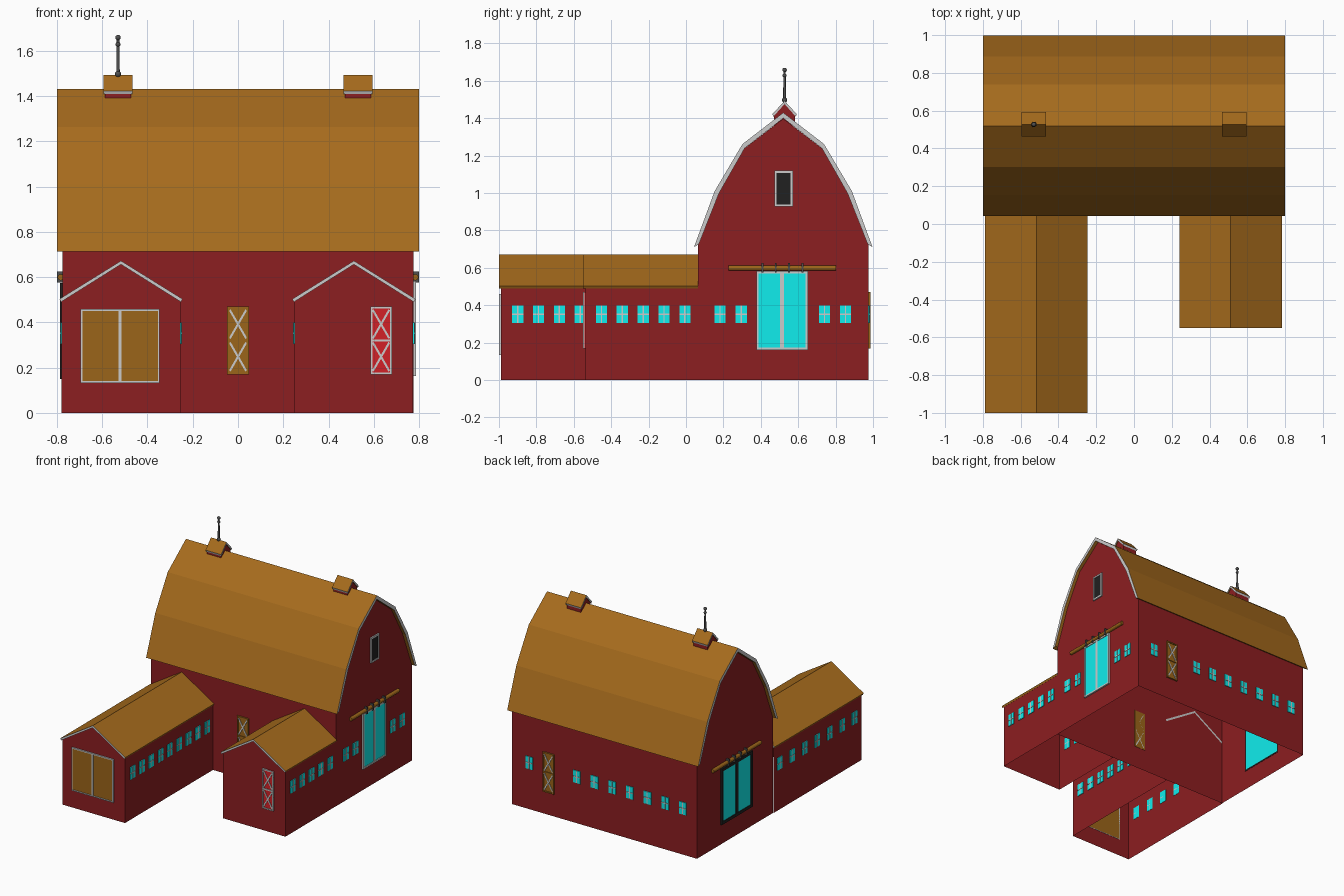
import bpy, bmesh, math
from mathutils import Matrix, Vector

if "Cube" in bpy.data.objects:
    bpy.data.objects.remove(bpy.data.objects["Cube"])


def mat(name, r, g, b):
    m = bpy.data.materials.new(name)
    m.diffuse_color = (r, g, b, 1)
    m.use_nodes = True
    m.node_tree.nodes["Principled BSDF"].inputs["Base Color"].default_value = m.diffuse_color
    return m


RED = mat("barn_red", 0.265, 0.013, 0.015)
BRIGHT = mat("bright_red", 0.65, 0.015, 0.02)
BROWN = mat("roof_brown", 0.38, 0.147, 0.012)
DOOR = mat("door_brown", 0.33, 0.13, 0.01)
CYAN = mat("glass_cyan", 0.005, 0.85, 0.85)
TRIM = mat("trim_grey", 0.6, 0.6, 0.6)
DARK = mat("dark", 0.015, 0.015, 0.015)
IRON = mat("iron", 0.08, 0.08, 0.08)


def finish(name, bm, mats, loc=(0, 0, 0), turn=0):
    bmesh.ops.recalc_face_normals(bm, faces=bm.faces[:])
    me = bpy.data.meshes.new(name)
    bm.to_mesh(me)
    bm.free()
    for m in mats:
        me.materials.append(m)
    ob = bpy.data.objects.new(name, me)
    ob.location = loc
    ob.rotation_euler = (0, 0, math.radians(turn))
    bpy.context.collection.objects.link(ob)
    return ob


def mirrored(half):
    return [(-o, z) for o, z in half] + [(o, z) for o, z in reversed(half[:-1])]


def point(axis, t, c, p):
    return (t, c + p[0], p[1]) if axis == 'x' else (c + p[0], t, p[1])


# Folded roof slab: brown slopes, grey gable edges
def roof(name, axis, t0, t1, c, outer, inner, eave_mat=0):
    bm = bmesh.new()
    out, inn = mirrored(outer), mirrored(inner)
    A, B, C, D = [[bm.verts.new(point(axis, t, c, p)) for p in prof]
                  for prof, t in ((out, t0), (out, t1), (inn, t0), (inn, t1))]
    for i in range(len(out) - 1):
        bm.faces.new((A[i], A[i + 1], B[i + 1], B[i]))
        bm.faces.new((C[i], D[i], D[i + 1], C[i + 1]))
        for P, Q in ((A, C), (B, D)):
            bm.faces.new((P[i], Q[i], Q[i + 1], P[i + 1])).material_index = 1
    for i in (0, -1):
        bm.faces.new((A[i], B[i], D[i], C[i])).material_index = eave_mat
    return finish(name, bm, [BROWN, TRIM])


# Gabled wall shell, open underneath
def walls(name, axis, t0, t1, c, half, far_end=True):
    bm = bmesh.new()
    prof = mirrored(half)
    A, B = [[bm.verts.new(point(axis, t, c, p)) for p in prof] for t in (t0, t1)]
    bm.faces.new(A)
    if far_end:
        bm.faces.new(B)
    for i in (0, len(prof) - 2):
        bm.faces.new((A[i], A[i + 1], B[i + 1], B[i]))
    return finish(name, bm, [RED])


# Wall fixture from boxes (u, v, width, height, depth, material, tilt)
def fixture(name, boxes, loc, turn):
    bm, mats = bmesh.new(), []
    for u, v, w, h, d, m, tilt in boxes:
        if m not in mats:
            mats.append(m)
        M = (Matrix.Translation((u, 0.002 - (d + 0.002) / 2, v)) @ Matrix.Rotation(tilt, 4, 'Y')
             @ Matrix.Diagonal((w, d + 0.002, h, 1)))
        vs = bmesh.ops.create_cube(bm, size=1, matrix=M)['verts']
        for f in {f for v_ in vs for f in v_.link_faces}:
            f.material_index = mats.index(m)
    return finish(name, bm, mats, loc, turn)


def frame(w, h, t, d, m):
    return [(s * (w - t) / 2, 0, t, h, d, m, 0) for s in (-1, 1)] + \
           [(0, s * (h - t) / 2, w - 2 * t, t, d, m, 0) for s in (-1, 1)]


FRONT, RIGHT, BACK, LEFT = 0, 90, 180, -90


def window(loc, turn):
    fixture("window", [(0, 0, 0.06, 0.094, 0.005, CYAN, 0), (0, 0, 0.007, 0.094, 0.008, TRIM, 0),
                       (0, 0, 0.06, 0.007, 0.008, TRIM, 0)], loc, turn)


def cross_door(name, loc, turn, panel, edge):
    w, h = 0.095, 0.30
    boxes = [(0, 0, w, h, 0.006, panel, 0), (0, 0, w, 0.01, 0.0115, edge, 0)] + frame(w, h, 0.009, 0.012, edge)
    a = math.atan2(0.075, 0.13)
    for v in (-0.072, 0.072):
        boxes += [(0, v, 0.009, 0.145, 0.010 + 0.0005 * s, TRIM, s * a) for s in (-1, 1)]
    fixture(name, boxes, loc, turn)


def double_door(name, loc, turn, w, h, t, panel, edge, mid):
    fixture(name, [(0, 0, w - t, h - t, 0.007, panel, 0), (0, 0, mid, h - 2 * t, 0.011, edge, 0)]
            + frame(w, h, t, 0.012, edge), loc, turn)


# Main barn with gambrel roof
YC = 0.52
walls("barn_walls", 'x', -0.775, 0.775, YC,
      [(0.455, 0), (0.455, 0.73), (0.345, 1.0), (0.208, 1.238), (0, 1.398)])
roof("barn_roof", 'x', -0.8, 0.8, YC,
     [(0.477, 0.712), (0.367, 1.01), (0.218, 1.262), (0, 1.43)],
     [(0.452, 0.725), (0.343, 1.0), (0.206, 1.24), (0, 1.4)])

# Front wings
for side, xc, y0 in (("left", -0.517, -1.0), ("right", 0.512, -0.55)):
    walls(side + "_wing_walls", 'y', y0 + 0.012, 0.065, xc, [(0.262, 0), (0.262, 0.492), (0, 0.659)], False)
    roof(side + "_wing_roof", 'y', y0, 0.065, xc, [(0.272, 0.503), (0, 0.672)], [(0.265, 0.49), (0, 0.656)])

# Roof cupolas
for x in (-0.53, 0.53):
    walls("cupola_walls", 'x', x - 0.058, x + 0.058, 0.527, [(0.056, 1.36), (0.056, 1.415), (0, 1.475)])
    roof("cupola_roof", 'x', x - 0.065, x + 0.065, 0.527,
         [(0.065, 1.422), (0, 1.493)], [(0.06, 1.408), (0, 1.476)], 1)

# Finial on the left cupola
bm = bmesh.new()
bmesh.ops.create_cone(bm, cap_ends=True, segments=12, radius1=0.008, radius2=0.006, depth=0.18,
                      matrix=Matrix.Translation((0, 0, 1.57)))
for z, r in ((1.497, 0.014), (1.628, 0.011), (1.658, 0.012)):
    bmesh.ops.create_uvsphere(bm, u_segments=12, v_segments=8, radius=r, matrix=Matrix.Translation((0, 0, z)))
finial = finish("finial", bm, [IRON], (-0.53, 0.527, 0))
for p in finial.data.polygons:
    p.use_smooth = len(p.vertices) < 5

# Windows: wings, gable end and back wall
for i in range(9):
    window((-0.255, -0.9 + i * 0.1115, 0.352), RIGHT)
for i in range(7):
    window((-0.779, -0.9 + i * 0.149, 0.352), LEFT)
for i in range(5):
    y = -0.452 + i * 0.1115
    window((0.774, y, 0.352), RIGHT)
    window((0.25, y, 0.352), LEFT)
for y in (0.182, 0.295, 0.74, 0.853):
    window((0.775, y, 0.352), RIGHT)
for x in [0.63] + [0.23 - i * 0.148 for i in range(7)]:
    window((x, 0.975, 0.352), BACK)

# Gable loft window
fixture("loft_window", [(0, 0, 0.09, 0.18, 0.005, DARK, 0)] + frame(0.098, 0.192, 0.012, 0.01, TRIM),
        (0.775, 0.522, 1.024), RIGHT)

# Cross-braced doors
cross_door("front_door", (0, 0.065, 0.32), FRONT, DOOR, DOOR)
cross_door("back_door", (0.465, 0.975, 0.32), BACK, DOOR, DOOR)
cross_door("wing_door", (0.632, -0.538, 0.32), FRONT, BRIGHT, TRIM)

# Double doors
double_door("wing_double_door", (-0.521, -0.988, 0.296), FRONT, 0.35, 0.326, 0.008, DOOR, TRIM, 0.014)
double_door("right_sliding_door", (0.775, 0.514, 0.372), RIGHT, 0.276, 0.42, 0.012, CYAN, TRIM, 0.022)
double_door("left_sliding_door", (-0.775, 0.51, 0.362), LEFT, 0.37, 0.424, 0.022, CYAN, DARK, 0.03)

# Sliding door rails with hangers
for side, s, turn in (("right", 1, RIGHT), ("left", -1, LEFT)):
    bm = bmesh.new()
    bmesh.ops.create_cone(bm, cap_ends=True, segments=12, radius1=0.014, radius2=0.014, depth=0.575,
                          matrix=Matrix.Rotation(math.pi / 2, 4, 'X'))
    finish(side + "_door_rail", bm, [DOOR], (s * 0.783, 0.515, 0.599))
    fixture(side + "_rail_hangers", [(u, 0, 0.01, 0.05, 0.024, IRON, 0) for u in (-0.106, -0.035, 0.036, 0.107)],
            (s * 0.775, 0.515, 0.6), turn)
